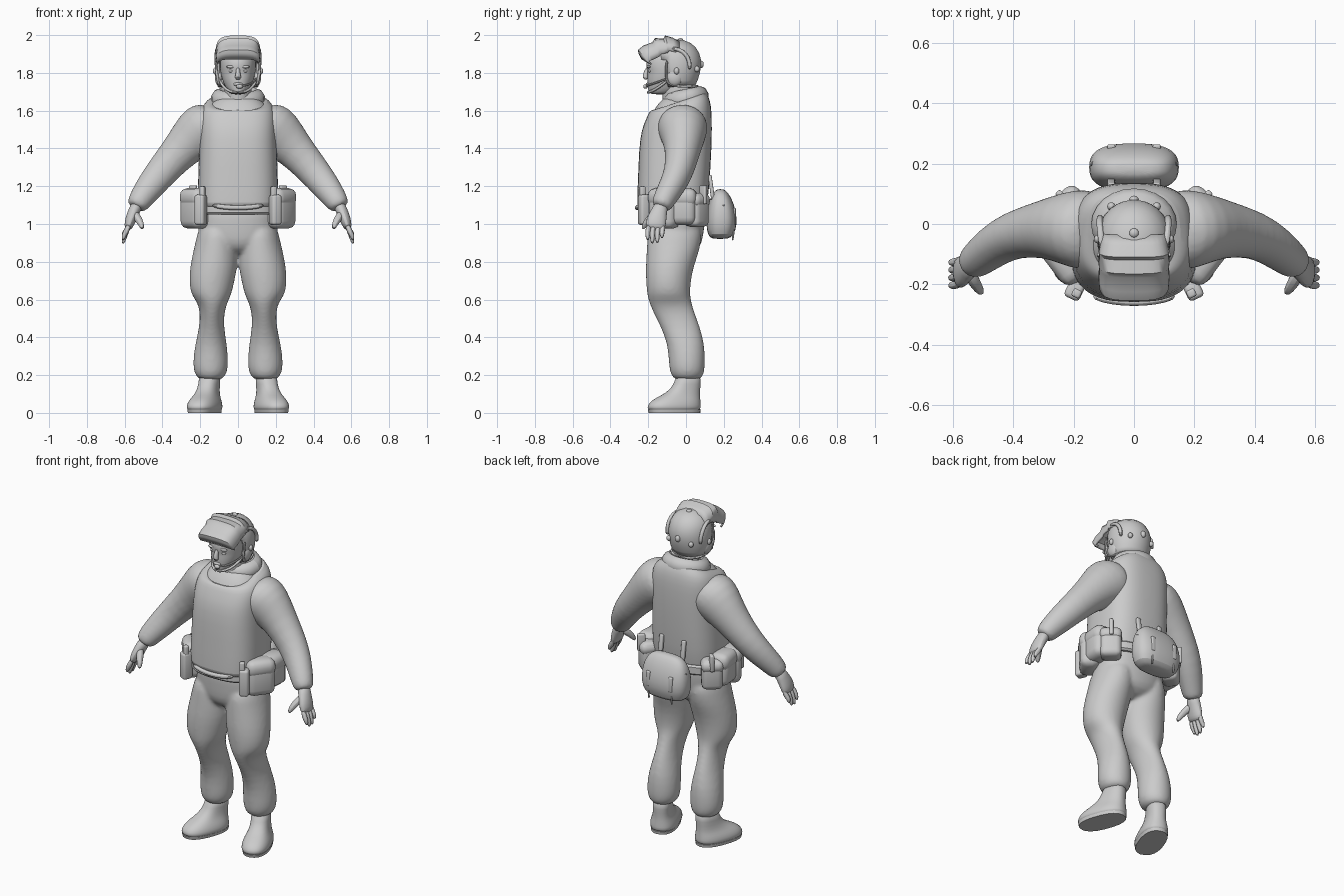
import bpy, bmesh, math
from mathutils import Vector, Matrix

V = Vector
gray = bpy.data.materials.new("plain_gray")
gray.diffuse_color = (0.6, 0.6, 0.6, 1)


def finish(name, bm, mirror=False, subsurf=0, thick=0, angle=40, fuse=0):
    bmesh.ops.recalc_face_normals(bm, faces=bm.faces)
    me = bpy.data.meshes.new(name)
    bm.to_mesh(me)
    bm.free()
    me.polygons.foreach_set("use_smooth", [True] * len(me.polygons))
    me.set_sharp_from_angle(angle=math.radians(angle))
    me.materials.append(gray)
    ob = bpy.data.objects.new(name, me)
    bpy.context.collection.objects.link(ob)
    if thick:
        m = ob.modifiers.new("thickness", 'SOLIDIFY')
        m.thickness, m.offset = thick, -1
    if mirror:
        ob.modifiers.new("mirror", 'MIRROR').use_mirror_merge = False
    if subsurf:
        m = ob.modifiers.new("smooth", 'SUBSURF')
        m.levels = m.render_levels = subsurf
    if fuse:
        m = ob.modifiers.new("fuse", 'REMESH')
        m.mode, m.voxel_size, m.use_smooth_shade = 'VOXEL', fuse, True
        m = ob.modifiers.new("relax", 'SMOOTH')
        m.factor, m.iterations = .5, 8
    return ob


def with_sides(body, side):
    """Join a centre part with a side part and its mirror image."""
    for flip in (1, -1):
        me = bpy.data.meshes.new("temp")
        side.to_mesh(me)
        me.transform(Matrix.Diagonal((flip, 1, 1, 1)))
        body.from_mesh(me)
        bpy.data.meshes.remove(me)
    side.free()
    return body


def skin(rings, closed=True, caps=True):
    """Bridge successive rings of points into a surface."""
    bm = bmesh.new()
    vs = [[bm.verts.new(p) for p in r] for r in rings]
    n = len(vs[0])
    for a, b in zip(vs, vs[1:]):
        for i in range(n if closed else n - 1):
            j = (i + 1) % n
            bm.faces.new((a[i], a[j], b[j], b[i]))
    if caps and closed:
        bm.faces.new(vs[0])
        bm.faces.new(vs[-1])
    return bm


def oval(c, a, b, n=20, p=2.0):
    pts = []
    for i in range(n):
        t = 2 * math.pi * (i + 0.5) / n
        s, k = math.sin(t), math.cos(t)
        pts.append(c + a * math.copysign(abs(k) ** (2 / p), k) + b * math.copysign(abs(s) ** (2 / p), s))
    return pts


def stack(rows, p=2.0, n=20, yaw=0, caps=True):
    """Horizontal rings: z, centre x, half width, front y, back y, rise to the back."""
    rings = []
    rot = Matrix.Rotation(math.radians(yaw), 3, 'Z')
    for z, cx, rx, y0, y1, *tilt in rows:
        b = V((0, (y1 - y0) / 2, tilt[0] if tilt else 0))
        rings.append(oval(V((cx, (y0 + y1) / 2, z)), rot @ V((rx, 0, 0)), rot @ b, n, p))
    return skin(rings, caps=caps)


def limb(rows, n=16):
    """Rings across a path: x, y, z, radius toward y, other radius."""
    pts = [V(r[:3]) for r in rows]
    rings = []
    for i, r in enumerate(rows):
        t = (pts[min(i + 1, len(pts) - 1)] - pts[max(i - 1, 0)]).normalized()
        a = (V((0, 1, 0)) - t * t.y).normalized()
        rings.append(oval(pts[i], a * r[3], t.cross(a) * r[4], n))
    return skin(rings)


def box(name, c, size, yaw=0, bev=0.02, mirror=False, pitch=0):
    bm = bmesh.new()
    m = (Matrix.Translation(c) @ Matrix.Rotation(math.radians(yaw), 4, 'Z')
         @ Matrix.Rotation(math.radians(pitch), 4, 'X') @ Matrix.Diagonal((*size, 1)))
    bmesh.ops.create_cube(bm, size=1, matrix=m)
    bmesh.ops.bevel(bm, geom=bm.edges[:], offset=bev, segments=3, profile=0.5, affect='EDGES')
    return finish(name, bm, mirror)


def ball(name, c, r, mirror=False):
    bm = bmesh.new()
    bmesh.ops.create_uvsphere(bm, u_segments=16, v_segments=10, radius=1,
                              matrix=Matrix.Translation(c) @ Matrix.Diagonal((*r, 1)))
    return finish(name, bm, mirror)


def tube(name, pts, r, mirror=False):
    return finish(name, limb([(*p, r, r) for p in pts], 8), mirror, 1)


# Trousers: pelvis and legs fused into one surface
pelvis = stack([(.83, 0, .06, -.13, .0), (.87, 0, .15, -.19, .075), (.92, 0, .205, -.207, .09),
                (.99, 0, .215, -.21, .1), (1.06, 0, .215, -.215, .108), (1.1, 0, .2, -.2, .1)], 2.3)
leg = stack([(1.0, .112, .095, -.195, .085), (.93, .113, .107, -.207, .085), (.86, .118, .12, -.21, .074),
             (.77, .129, .127, -.215, .04), (.69, .14, .121, -.213, .026), (.625, .142, .108, -.207, .022),
             (.585, .135, .08, -.197, .03),
             (.53, .137, .064, -.174, .047), (.45, .14, .066, -.132, .077), (.36, .143, .086, -.098, .1),
             (.27, .145, .095, -.092, .102), (.215, .145, .09, -.087, .099), (.185, .145, .07, -.07, .085),
             (.175, .145, .05, -.05, .06)])
finish("trousers", with_sides(pelvis, leg), subsurf=1, fuse=.01)

# Boots turned slightly outward
finish("boot", stack([(.006, .177, .078, -.207, .082), (.03, .177, .082, -.212, .085), (.055, .176, .078, -.2, .083),
                      (.08, .17, .066, -.165, .08), (.105, .161, .056, -.108, .077), (.15, .152, .052, -.062, .078),
                      (.21, .148, .057, -.055, .082)], 2.4, yaw=20), True, 1)
finish("boot_sole", stack([(0, .177, .074, -.202, .08), (.018, .177, .077, -.207, .083)], 2.4, yaw=20), True)

# Jacket body and sleeves fused, then vest and collar
body = stack([(1.04, 0, .2, -.225, .1), (1.1, 0, .2, -.24, .1), (1.2, 0, .2, -.238, .108), (1.4, 0, .193, -.232, .118),
              (1.52, 0, .192, -.21, .12), (1.6, 0, .172, -.175, .112), (1.65, 0, .135, -.14, .09),
              (1.69, 0, .08, -.09, .07)], 2.5)
sleeve = limb([(.1, -.02, 1.55, .12, .1), (.165, -.02, 1.515, .14, .146), (.22, -.014, 1.477, .125, .137),
               (.3, -.016, 1.395, .096, .103), (.4, -.035, 1.282, .08, .088), (.46, -.07, 1.207, .072, .079),
               (.51, -.11, 1.14, .063, .067), (.535, -.13, 1.1, .057, .058), (.542, -.136, 1.085, .042, .042)])
finish("jacket", with_sides(body, sleeve), subsurf=1, fuse=.01)
finish("vest", stack([(1.09, 0, .2, -.25, .1), (1.1, 0, .212, -.262, .112), (1.2, 0, .214, -.256, .125),
                      (1.4, 0, .206, -.25, .136), (1.5, 0, .205, -.236, .138), (1.575, 0, .203, -.212, .137, .02),
                      (1.625, 0, .188, -.195, .128, .03), (1.65, 0, .155, -.18, .11, .045),
                      (1.648, 0, .12, -.165, .095, .05)], 2.8, 28, caps=False), subsurf=1, thick=.01)
finish("collar", skin([oval(V((0, 0, 1.662)) + V((.1 * math.cos(a), .078 * math.sin(a) - .002, .016 * math.sin(a))),
                            V((.044 * math.cos(a), .044 * math.sin(a), 0)), V((0, 0, .052)), 10)
                       for a in [i * math.tau / 24 for i in range(25)]], caps=False))

# Hands
finish("palm", limb([(.53, -.125, 1.11, .038, .034), (.552, -.143, 1.065, .044, .032), (.57, -.157, 1.02, .056, .03),
                     (.58, -.162, .985, .054, .024), (.583, -.164, .972, .038, .012)], 12), True, 1)
for i, (y, tip) in enumerate([(-.203, .915), (-.178, .897), (-.152, .9), (-.127, .925)]):
    finish("finger_%d" % (i + 1), limb([(.575, y + .008, 1.0, .014, .015), (.592, y, .96, .015, .016),
                                        (.604, y, tip + .025, .014, .014), (.609, y, tip - .002, .007, .007)], 8), True, 1)
finish("thumb", limb([(.55, -.155, 1.06, .024, .024), (.53, -.19, 1.03, .022, .022),
                      (.513, -.217, 1.0, .018, .018), (.504, -.23, .972, .009, .009)], 8), True, 1)

# Head and face
finish("neck", stack([(1.6, 0, .075, -.12, .05), (1.74, 0, .07, -.13, .04)]))
finish("head", stack([(1.685, 0, .035, -.185, -.09), (1.7, 0, .052, -.202, -.04), (1.735, 0, .073, -.203, .0),
                      (1.77, 0, .086, -.208, .03), (1.805, 0, .094, -.203, .05), (1.83, 0, .096, -.214, .055),
                      (1.88, 0, .096, -.208, .055), (1.92, 0, .085, -.175, .04)], 2.2), subsurf=1)
finish("nose", limb([(0, -.2, 1.83, .01, .01), (0, -.212, 1.8, .014, .012), (0, -.217, 1.778, .018, .018),
                     (0, -.205, 1.766, .01, .014)], 10), subsurf=1)
ball("lips", (0, -.203, 1.74), (.026, .01, .009))
ball("eye", (.036, -.191, 1.81), (.015, .01, .008), True)
ball("brow", (.037, -.196, 1.832), (.026, .012, .008), True)
tube("chin_strap", [(.1, -.09, 1.77), (.088, -.12, 1.74), (.062, -.165, 1.71), (.03, -.195, 1.698), (0, -.205, 1.695)],
     .008, True)
tube("microphone_arm", [(.1, -.09, 1.775), (.085, -.15, 1.75), (.05, -.2, 1.735), (.01, -.214, 1.73)], .006)
ball("microphone", (.008, -.214, 1.728), (.018, .012, .012))

# Helmet shell with the face opening removed
bm = stack([(1.725, 0, .098, -.125, .045), (1.76, 0, .112, -.145, .062), (1.8, 0, .12, -.16, .074),
            (1.835, 0, .122, -.168, .08), (1.87, 0, .12, -.17, .08), (1.905, 0, .113, -.165, .07),
            (1.935, 0, .098, -.152, .052), (1.958, 0, .073, -.13, .025), (1.973, 0, .04, -.098, -.012),
            (1.977, 0, .01, -.065, -.045)], n=32)
hole = [f for f in bm.faces if (f.calc_center_median().y < -.1 and f.calc_center_median().z < 1.87)
        or f.calc_center_median().z < 1.73]
bmesh.ops.delete(bm, geom=hole, context='FACES')
finish("helmet", bm, thick=.012, angle=60)
tube("helmet_rim", [(.118, -.1, 1.87), (.115, -.108, 1.8), (.1, -.1, 1.735), (.104, -.04, 1.728),
                    (.085, .03, 1.728), (.045, .056, 1.73), (0, .062, 1.73)], .008, True)
ball("ear_cup", (.1, -.06, 1.775), (.022, .042, .045), True)
ball("helmet_side_bolt", (.121, -.05, 1.81), (.012, .014, .018), True)
ball("helmet_rear_bolt", (.075, .058, 1.82), (.014, .014, .016), True)
ball("helmet_back_knob", (0, .08, 1.845), (.016, .014, .02))
ball("helmet_top_knob", (0, -.03, 1.972), (.016, .016, .012))

# Raised stepped visor
rows = [(-.035, 1.968, .104, .07), (-.07, 1.986, .112, .075), (-.11, 1.998, .118, .08), (-.12, 1.982, .116, .075),
        (-.165, 1.984, .118, .085), (-.178, 1.962, .116, .075), (-.225, 1.945, .118, .075), (-.254, 1.922, .116, .06),
        (-.252, 1.905, .115, .05), (-.236, 1.872, .112, .03)]
finish("visor", skin([[V((w * math.sin(u * math.pi / 2), y + .06 * abs(u) ** 3 * min(1, -y * 4 - .1), z - d * abs(u) ** 3))
                       for u in [k / 8 for k in range(-8, 9)]] for y, z, w, d in rows], closed=False), thick=.012)
tube("visor_strap", [(.106, -.08, 1.93), (.11, -.035, 1.925), (.114, 0, 1.9), (.113, .02, 1.86), (.112, .02, 1.815)],
     .012, True)

# Belt and hip gear
finish("belt", stack([(1.05, 0, .214, -.235, .11), (1.06, 0, .222, -.245, .12), (1.1, 0, .222, -.245, .12),
                      (1.11, 0, .214, -.235, .11)], 2.6, 28))
tube("front_strap", [(-.14, -.238, 1.1), (-.07, -.256, 1.088), (0, -.26, 1.085), (.07, -.256, 1.088),
                     (.14, -.238, 1.1)], .014)
box("hip_pouch", (.226, -.115, 1.075), (.11, .165, .2), -37, .04, True)
box("hip_pouch_flap", (.226, -.115, 1.14), (.118, .17, .1), -37, .04, True)
box("side_pouch", (.243, -.02, 1.085), (.11, .15, .18), -5, .04, True)
box("side_pouch_flap", (.244, -.02, 1.14), (.117, .157, .1), -5, .04, True)
box("front_pouch", (.197, -.22, 1.075), (.055, .06, .16), 25, .014, True)
box("front_pouch_clip", (.19, -.23, 1.155), (.03, .028, .09), 25, .008, True)
box("rear_pouch", (.215, .056, 1.075), (.1, .12, .18), 50, .03, True)
box("rear_pouch_flap", (.217, .058, 1.125), (.106, .126, .07), 50, .03, True)
box("rear_pouch_clip", (.238, .092, 1.155), (.045, .022, .1), 40, .007, True)

# Back pack hanging from the belt
finish("back_pack", stack([(.92, 0, .1, .135, .225), (.94, 0, .135, .115, .255), (1.0, 0, .152, .105, .272),
                           (1.07, 0, .15, .11, .265), (1.13, 0, .135, .125, .245), (1.17, 0, .105, .145, .22),
                           (1.185, 0, .06, .165, .2)], 2.7), subsurf=1)
tube("back_pack_seam", [(-.145, .19, 1.1), (-.11, .232, 1.095), (0, .252, 1.088), (.11, .232, 1.095),
                        (.145, .19, 1.1)], .007)
box("back_pack_hanger", (.075, .135, 1.19), (.026, .02, .14), 0, .006, True, 8)
box("back_pack_buckle", (.075, .254, 1.04), (.026, .02, .09), 0, .006, True)
tube("back_pack_tail", [(.075, .25, .99), (.077, .252, .95), (.077, .246, .91)], .006, True)
